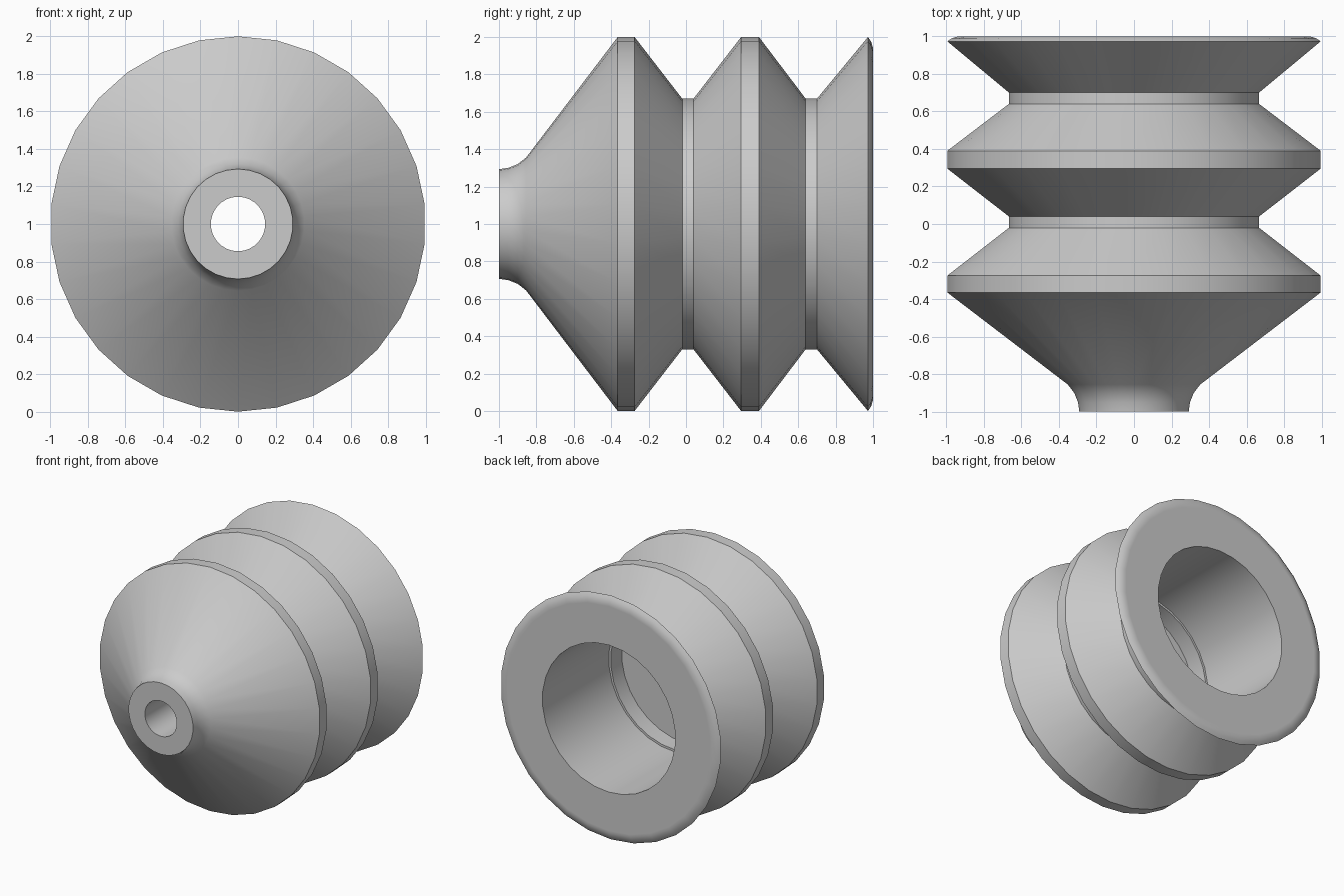
import bpy, bmesh, math
from mathutils import Matrix, Vector

cube = bpy.data.objects.get("Cube")
if cube:
    bpy.data.objects.remove(cube, do_unlink=True)

SEGMENTS = 30

grey = bpy.data.materials.new("matte_grey")
grey.use_nodes = True
colour = (0.6, 0.6, 0.6, 1)
grey.diffuse_color = colour
grey.node_tree.nodes["Principled BSDF"].inputs["Base Color"].default_value = colour

# Closed cross-section as (position along y, radius)
nozzle = [(-1, 0.145), (-1, 0.293), (-0.95, 0.30), (-0.90, 0.32), (-0.855, 0.355)]
pleats = [(-0.365, 1), (-0.275, 1), (-0.02, 0.67), (0.04, 0.67),
          (0.295, 1), (0.39, 1), (0.64, 0.67), (0.70, 0.67)]
back_rim = [(0.973, 1), (0.99, 0.975), (1, 0.94), (1, 0.92)]
socket = [(1, 0.603), (0.14, 0.603), (0.14, 0.585), (0.0, 0.585), (0.0, 0.145)]
profile = nozzle + pleats + back_rim + socket


def lathe(name, points):
    """Revolve a closed profile around the y axis at height 1."""
    bm = bmesh.new()
    rings = []
    for y, r in points:
        rings.append([bm.verts.new((r * math.sin(a), y, 1 + r * math.cos(a)))
                      for a in (math.tau * i / SEGMENTS for i in range(SEGMENTS))])
    for k, ring in enumerate(rings):
        following = rings[(k + 1) % len(rings)]
        for i in range(SEGMENTS):
            j = (i + 1) % SEGMENTS
            bm.faces.new((ring[i], ring[j], following[j], following[i]))
    bmesh.ops.recalc_face_normals(bm, faces=bm.faces)
    mesh = bpy.data.meshes.new(name)
    bm.to_mesh(mesh)
    bm.free()
    obj = bpy.data.objects.new(name, mesh)
    bpy.context.collection.objects.link(obj)
    mesh.materials.append(grey)
    return obj


# Bellows body with nozzle, pleats and stepped socket
bellows = lathe("bellows", profile)
bpy.ops.object.select_all(action='DESELECT')
bellows.select_set(True)
bpy.context.view_layer.objects.active = bellows
bpy.ops.object.shade_smooth_by_angle(angle=math.radians(30))
